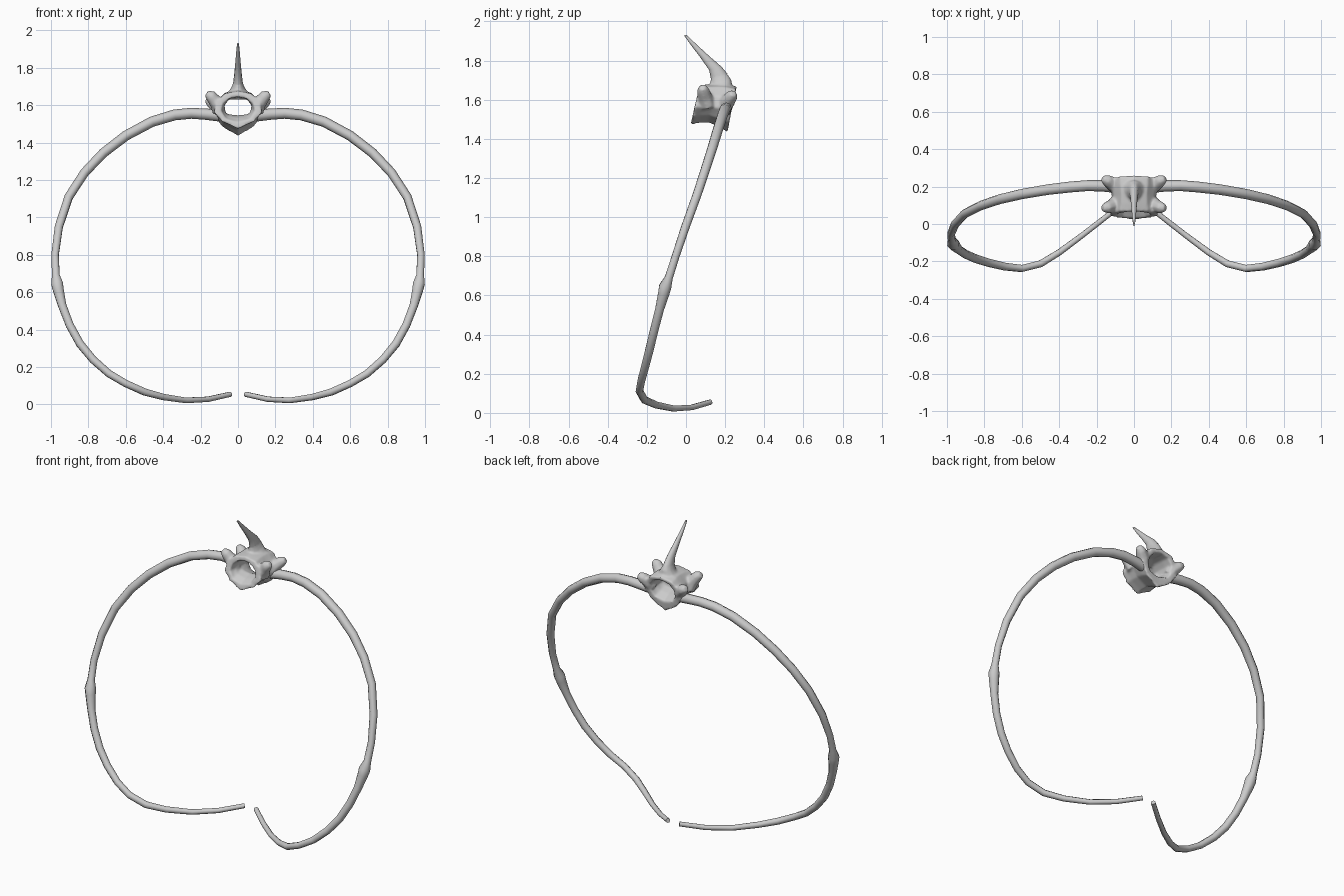
import bpy, bmesh
from math import sin, cos, pi

if "Cube" in bpy.data.objects:
    bpy.data.objects.remove(bpy.data.objects["Cube"])


def loft(name, rings, closed=False):
    """Skin a list of equal-length vertex loops; closed joins last to first."""
    bm = bmesh.new()
    loops = [[bm.verts.new(p) for p in r] for r in rings]
    n = len(loops[0])
    pairs = list(zip(loops, loops[1:]))
    if closed:
        pairs.append((loops[-1], loops[0]))
    for a, b in pairs:
        for i in range(n):
            j = (i + 1) % n
            bm.faces.new((a[i], a[j], b[j], b[i]))
    if not closed:
        bm.faces.new(loops[0])
        bm.faces.new(loops[-1])
    bmesh.ops.recalc_face_normals(bm, faces=bm.faces)
    me = bpy.data.meshes.new(name)
    bm.to_mesh(me)
    bm.free()
    ob = bpy.data.objects.new(name, me)
    bpy.context.collection.objects.link(ob)
    return ob


def select(*obs):
    bpy.ops.object.select_all(action='DESELECT')
    for o in obs:
        o.select_set(True)
    bpy.context.view_layer.objects.active = obs[0]


def tube(name, pts, side=1):
    """Tapered round tube through (x, y, z, radius), on either side of x = 0."""
    cu = bpy.data.curves.new(name, 'CURVE')
    cu.dimensions = '3D'
    cu.bevel_depth = 1
    cu.bevel_resolution = 2
    cu.use_fill_caps = True
    sp = cu.splines.new('POLY')
    sp.points.add(len(pts) - 1)
    for p, (x, y, z, r) in zip(sp.points, pts):
        p.co = (x * side, y, z, 1)
        p.radius = r
    ob = bpy.data.objects.new(name, cu)
    bpy.context.collection.objects.link(ob)
    select(ob)
    bpy.ops.object.convert(target='MESH')
    ob = bpy.context.object
    bm = bmesh.new()
    bm.from_mesh(ob.data)
    bmesh.ops.remove_doubles(bm, verts=bm.verts, dist=1e-5)
    bmesh.ops.recalc_face_normals(bm, faces=bm.faces)
    bm.to_mesh(ob.data)
    bm.free()
    return ob


# Ribs: arc down from the vertebra, swollen joint, then cartilage curling back
RIB = [(.10, .198, 1.545, .032), (.17, .204, 1.552, .030), (.25, .205, 1.557, .029),
       (.34, .198, 1.548, .029), (.46, .184, 1.512, .028), (.60, .160, 1.437, .027),
       (.72, .132, 1.345, .026), (.82, .098, 1.24, .025), (.905, .055, 1.11, .024),
       (.958, -.003, .95, .023), (.978, -.053, .80, .021), (.974, -.088, .69, .022),
       (.967, -.106, .645, .034), (.960, -.114, .61, .031), (.940, -.135, .53, .024),
       (.90, -.162, .425, .023), (.845, -.186, .325, .023), (.775, -.208, .24, .022),
       (.69, -.228, .165, .021), (.60, -.238, .112, .020), (.50, -.213, .067, .020),
       (.40, -.152, .040, .018), (.28, -.063, .022, .016), (.16, .03, .028, .015),
       (.04, .124, .055, .014)]
for side, label in ((1, "right"), (-1, "left")):
    rib = tube("rib_" + label, RIB, side)
    select(rib)
    bpy.ops.object.shade_smooth_by_angle(angle=pi / 3)

# Vertebra ring: half sections (x, z), mirrored, waisted from front to rear
OUTER = [(0, -.10), (.085, -.06), (.130, -.01), (.12, .05), (.075, .10), (0, .115)]
INNER = [(0, -.06), (.065, -.045), (.095, 0), (.085, .04), (.052, .075), (0, .086)]


def section(half, y, zc, sx, sz, top):
    full = half + [(-x, z) for x, z in half[-2:0:-1]]
    return [(x * sx, y + .22 * z, zc + z * (top if z > 0 else sz)) for x, z in full]


body = loft("vertebra", [
    section(OUTER, .045, 1.57, 1.0, .98, .9),
    section(OUTER, .085, 1.57, .93, .90, .95),
    section(OUTER, .135, 1.57, .90, .87, .98),
    section(OUTER, .185, 1.565, .97, 1.02, 1.0),
    section(OUTER, .235, 1.56, 1.0, 1.27, .93),
    section(INNER, .235, 1.56, .95, 1.0, .98),
    section(INNER, .185, 1.565, .84, .6, .93),
    section(INNER, .135, 1.57, .82, .38, .9),
    section(INNER, .085, 1.57, .84, .6, .87),
    section(INNER, .045, 1.57, .95, 1.0, .87)], closed=True)

# Front and rear knobs with broad roots, merged into the ring
parts = []
for s in (1, -1):
    parts.append(tube("knob", [(.10, .115, 1.56, .036), (.112, .098, 1.61, .040),
                               (.146, .087, 1.650, .032), (.168, .085, 1.664, .018)], s))
    parts.append(tube("knob", [(.10, .200, 1.56, .036), (.112, .212, 1.592, .040),
                               (.146, .234, 1.620, .032), (.168, .242, 1.632, .018)], s))

# Spine: flared root, tapering up and forward to a point
SPINE = [(.165, 1.645, .080, .070), (.174, 1.668, .056, .062), (.177, 1.69, .038, .054),
         (.170, 1.72, .026, .043), (.150, 1.76, .021, .032), (.095, 1.82, .015, .021),
         (.040, 1.88, .010, .013), (-.004, 1.93, .005, .006)]


def spine_rings(rows):
    return [[(rx * cos(a), y + ry * sin(a), z + .25 * ry * sin(a))
             for a in (2 * pi * i / 12 for i in range(12))] for y, z, rx, ry in rows]


parts.append(loft("spine_root", spine_rings(SPINE[:5])))
spine = loft("spine", spine_rings(SPINE[3:]))
select(spine)
bpy.ops.object.shade_smooth_by_angle(angle=pi / 3)

# Blend ring, knobs and spine root into one organic surface
select(body, *parts)
bpy.ops.object.join()
remesh = body.modifiers.new("remesh", 'REMESH')
remesh.mode = 'VOXEL'
remesh.voxel_size = .007
remesh.use_smooth_shade = True
smooth = body.modifiers.new("smooth", 'SMOOTH')
smooth.factor = .5
smooth.iterations = 6
